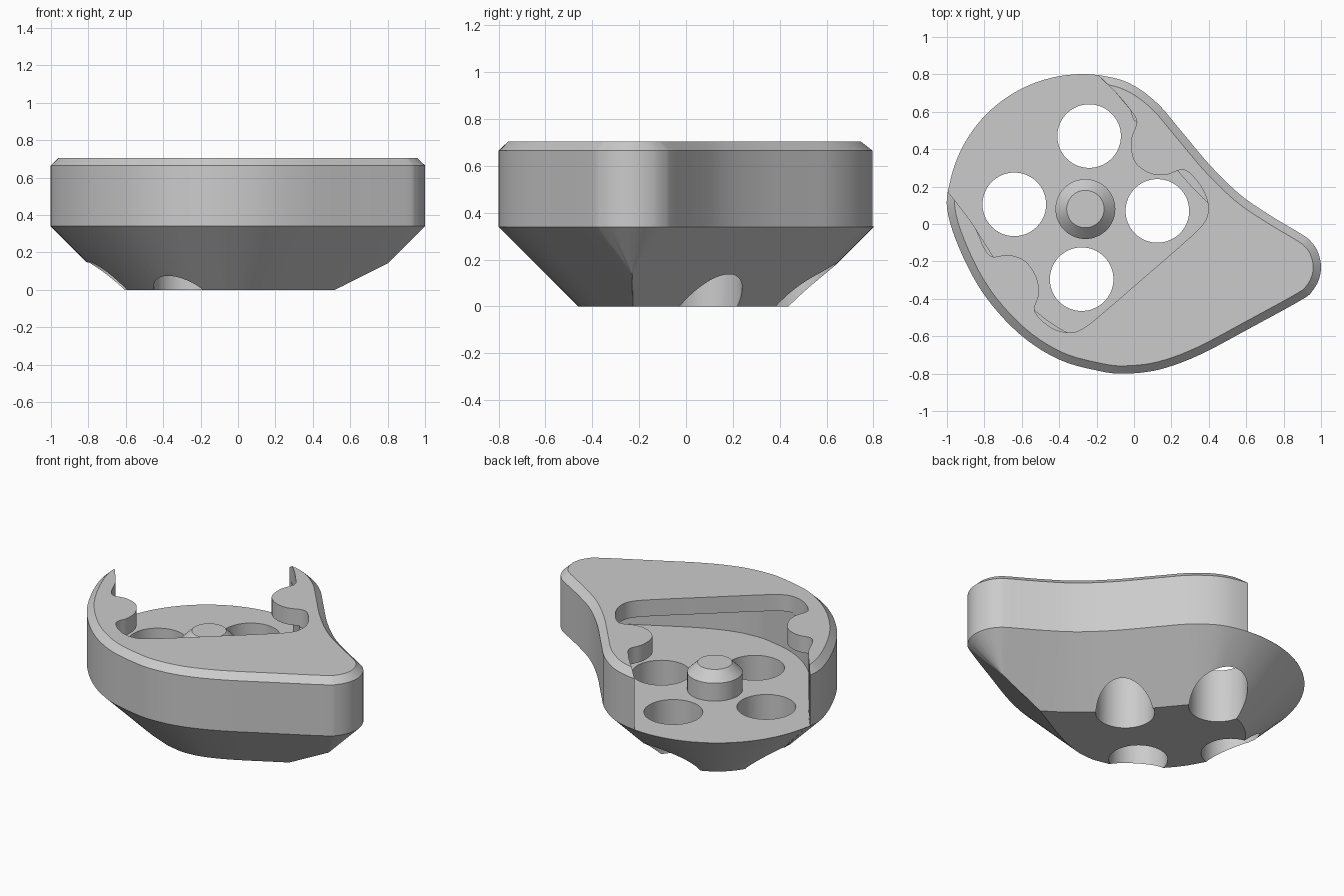
import bpy, bmesh, math
from mathutils import Vector
from mathutils.geometry import delaunay_2d_cdt, intersect_point_line

cube = bpy.data.objects.get("Cube")
if cube:
    bpy.data.objects.remove(cube, do_unlink=True)

grey = bpy.data.materials.new("plain grey")
grey.use_nodes = True
grey.diffuse_color = (0.6, 0.6, 0.6, 1)
grey.node_tree.nodes["Principled BSDF"].inputs["Base Color"].default_value = (0.6, 0.6, 0.6, 1)

RIM, SHOULDER, TOP, CHAMFER = 0.34, 0.665, 0.705, 0.042
FLOOR, LIP = 0.341, 0.6
HUB = Vector((-0.26, 0.08))


def vecs(flat):
    return [Vector(flat[i:i + 2]) for i in range(0, len(flat), 2)]


def smooth_path(pts, steps, closed):
    """Catmull-Rom curve through the points."""
    n, out = len(pts), []
    for i in range(n if closed else n - 1):
        if closed:
            a, b, c, d = (pts[(i + k) % n] for k in (-1, 0, 1, 2))
        else:
            a, b, c, d = (pts[min(max(i + k, 0), n - 1)] for k in (-1, 0, 1, 2))
        for s in range(steps):
            t = s / steps
            out.append(0.5 * (2 * b + (c - a) * t + (2 * a - 5 * b + 4 * c - d) * t * t
                              + (3 * b - a - 3 * c + d) * t ** 3))
    return out if closed else out + [pts[-1]]


def make_object(name, bm):
    bmesh.ops.recalc_face_normals(bm, faces=bm.faces)
    mesh = bpy.data.meshes.new(name)
    bm.to_mesh(mesh)
    bm.free()
    mesh.materials.append(grey)
    obj = bpy.data.objects.new(name, mesh)
    bpy.context.collection.objects.link(obj)
    return obj


def loft(name, rings):
    """Closed solid through rings of equal count."""
    bm = bmesh.new()
    loops = [[bm.verts.new((p.x, p.y, z)) for p in ring] for ring, z in rings]
    n = len(loops[0])
    for lo, hi in zip(loops, loops[1:]):
        for i in range(n):
            bm.faces.new((lo[i], lo[(i + 1) % n], hi[(i + 1) % n], hi[i]))
    bm.faces.new(loops[0])
    bm.faces.new(loops[-1])
    return make_object(name, bm)


def circle(center, radius, n=64):
    return [center + radius * Vector((math.cos(a), math.sin(a)))
            for a in (2 * math.pi * i / n for i in range(n))]


def cut(target, cutter):
    cutter.hide_render = True
    mod = target.modifiers.new("cut", 'BOOLEAN')
    mod.operation, mod.solver, mod.object = 'DIFFERENCE', 'EXACT', cutter
    bpy.context.view_layer.objects.active = target
    bpy.ops.object.modifier_apply(modifier=mod.name)
    bpy.data.objects.remove(cutter, do_unlink=True)


# Teardrop outline: round back, belly, rounded tip, hollow flank
arc = [Vector((-0.275, 0.077)) + 0.724 * Vector((math.cos(a), math.sin(a)))
       for a in (math.radians(d) for d in range(84, 181, 12))]
belly = vecs([-0.93, -0.14, -0.8, -0.38, -0.61, -0.59, -0.4, -0.725, -0.18, -0.787,
              -0.04, -0.8, 0.14, -0.777, 0.35, -0.7, 0.62, -0.557])
tip = [Vector((0.8, -0.23)) + 0.2 * Vector((math.cos(a), math.sin(a)))
       for a in (math.radians(d) for d in (-62, -40, -18, 4, 26, 44, 61))]
flank = vecs([0.73, 0.045, 0.57, 0.155, 0.41, 0.31, 0.25, 0.5, 0.12, 0.65, -0.03, 0.755])
outline = smooth_path(arc + belly + tip + flank, 5, True)
N = len(outline)
inward = []
for i in range(N):
    t = (outline[(i + 1) % N] - outline[i - 1]).normalized()
    inward.append(Vector((-t.y, t.x)))


def inset(d):
    return [p + d * n for p, n in zip(outline, inward)]


def edge_distance(p):
    best = 9.0
    for i in range(N):
        a, b = outline[i - 1], outline[i]
        if (a - p).length_squared > (best + 0.1) ** 2:
            continue
        q, f = intersect_point_line(p, a, b)
        q = a if f < 0 else b if f > 1 else q
        best = min(best, (p - Vector(q[:2])).length)
    return best


# Body: sloped underside with ridge at the tip, straight wall, top chamfer
def slope_end(p, n):
    lo, hi = 0.0, RIM
    if edge_distance(p + hi * n) >= hi - 0.006:
        return p + hi * n
    for _ in range(9):
        mid = (lo + hi) / 2
        if edge_distance(p + mid * n) >= mid - 0.003:
            lo = mid
        else:
            hi = mid
    return p + lo * n


ends = [slope_end(p, n) for p, n in zip(outline, inward)]
loop = [(i, (i + 1) % N) for i in range(N)]
edges = loop + [(a + N, b + N) for a, b in loop] + [(i, i + N) for i in range(N)]
cv, ce, cf, orig, _, _ = delaunay_2d_cdt(outline + ends, edges, [list(range(N))], 1, 0.002)

bm = bmesh.new()
verts, rim = [], {}
for p, src in zip(cv, orig):
    border = [i for i in src if i < N]
    z = RIM if border else RIM - edge_distance(p)
    v = bm.verts.new((p.x, p.y, z if z > 0.012 else 0))
    verts.append(v)
    for i in border:
        rim[i] = v
for f in cf:
    bm.faces.new([verts[i] for i in f])
low = [rim[i] for i in range(N)]
for ring, z in ((outline, SHOULDER), (inset(CHAMFER), TOP)):
    high = [bm.verts.new((p.x, p.y, z)) for p in ring]
    for a, b in loop:
        bm.faces.new((low[a], low[b], high[b], high[a]))
    low = high
bm.faces.new(low)
bmesh.ops.delete(bm, geom=[v for v in bm.verts if not v.link_faces], context='VERTS')
body = make_object("body", bm)

# Open mouth shared by the two cutters
mouth_left = vecs([-0.85, -0.02, -0.93, 0.09, -0.997, 0.175])
outside = vecs([-1.3, 0.6, -1.3, 1.3, -0.3, 1.3])
mouth_right = vecs([-0.2, 0.803, -0.1, 0.705, -0.02, 0.61])

# Cavity under the lip follows the outer wall
inner = [q for p, q in zip(outline, inset(0.15)) if p.x - p.y > -0.6]
start = max(range(len(inner)), key=lambda i: (inner[i] - inner[i - 1]).length)
inner = inner[start:] + inner[:start]
cavity = inner + mouth_right[::-1] + outside[::-1] + mouth_left[::-1]
cut(body, loft("cavity_cutter", [(cavity, FLOOR), (cavity, LIP)]))

# Opening through the lip, with two rounded tabs
lip_edge = smooth_path(mouth_right + vecs([
    0.015, 0.545, -0.015, 0.45, 0, 0.34, 0.075, 0.275, 0.165, 0.262, 0.257, 0.29, 0.31, 0.26,
    0.37, 0.18, 0.397, 0.09, 0.37, 0, 0.245, -0.12, 0.06, -0.28, -0.13, -0.445, -0.26, -0.55,
    -0.34, -0.58, -0.44, -0.555, -0.53, -0.47, -0.51, -0.38, -0.52, -0.29, -0.58, -0.2,
    -0.67, -0.165, -0.755, -0.175, -0.8, -0.13]) + mouth_left, 5, False)
opening = lip_edge + outside
cut(body, loft("opening_cutter", [(opening, LIP - 0.01), (opening, 1)]))

# Four through holes around the hub
for c in vecs([-0.24, 0.47, -0.64, 0.105, 0.125, 0.07, -0.28, -0.295]):
    hole = circle(c, 0.17)
    cut(body, loft("hole_cutter", [(hole, -0.1), (hole, 0.5)]))

# Central post with a chamfered top
post = loft("center_post", [(circle(HUB, 0.16), RIM - 0.05), (circle(HUB, 0.16), 0.455),
                            (circle(HUB, 0.1), 0.515)])

for obj in (body, post):
    bpy.ops.object.select_all(action='DESELECT')
    obj.select_set(True)
    bpy.context.view_layer.objects.active = obj
    bpy.ops.object.shade_smooth_by_angle(angle=math.radians(25))
